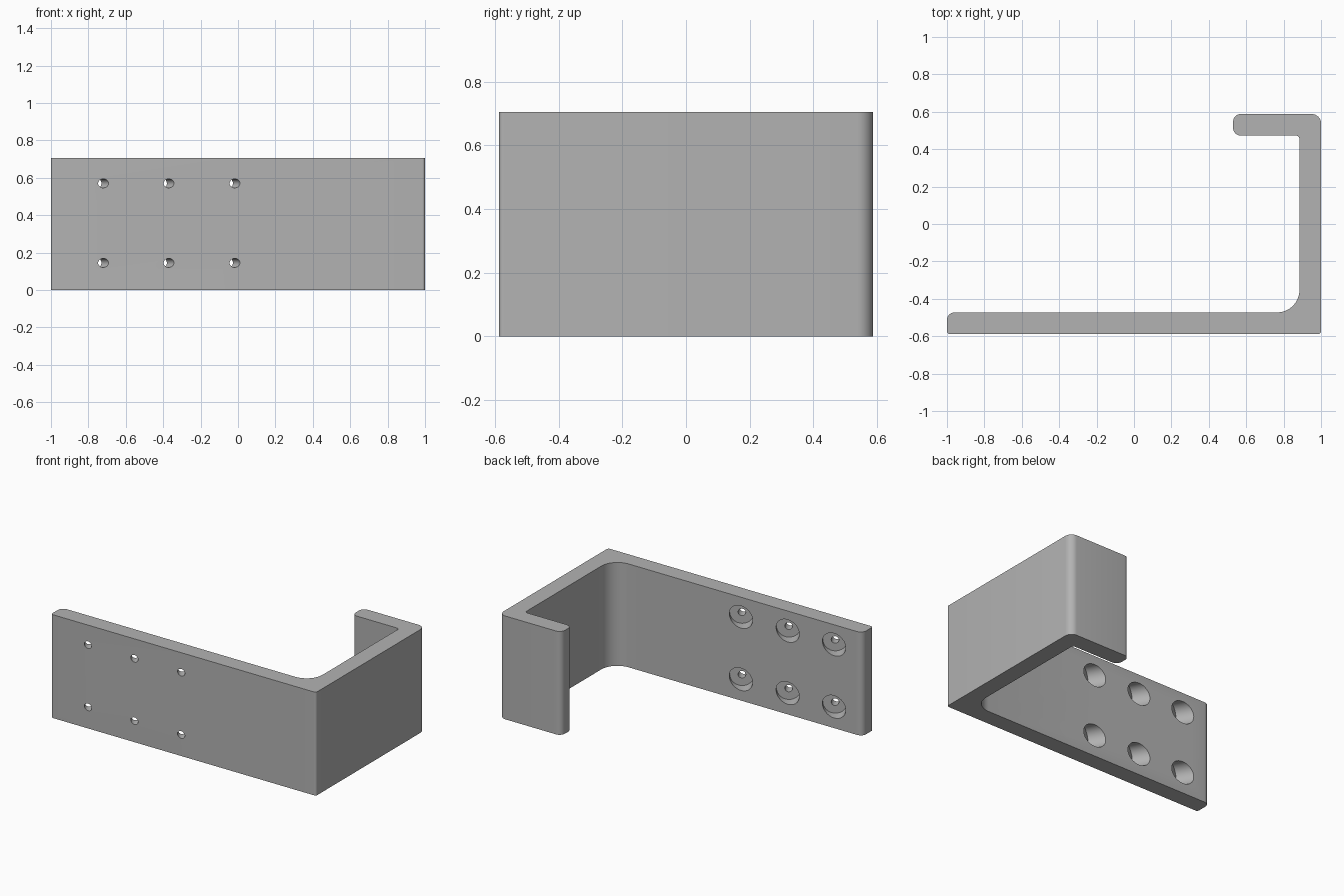
import bpy, bmesh, math
from mathutils import Vector, Matrix

cube = bpy.data.objects.get("Cube")
if cube:
    bpy.data.objects.remove(cube, do_unlink=True)

HEIGHT, FRONT, BACK, WALL = 0.705, -0.588, 0.588, 0.115
TILT = math.radians(30)

grey = bpy.data.materials.new("plain grey")
grey.use_nodes = True
colour = (0.45, 0.45, 0.45, 1)
grey.diffuse_color = colour
grey.node_tree.nodes["Principled BSDF"].inputs["Base Color"].default_value = colour


def rounded(corners, steps=8):
    """Round each (x, y, radius) corner of a right-angled outline."""
    pts = []
    n = len(corners)
    for i, (x, y, r) in enumerate(corners):
        p = Vector((x, y))
        to_prev = (Vector(corners[i - 1][:2]) - p).normalized()
        to_next = (Vector(corners[(i + 1) % n][:2]) - p).normalized()
        centre = p + r * (to_prev + to_next)
        for k in range(steps + 1):
            a = k / steps * math.pi / 2
            pts.append(centre - r * (to_next * math.cos(a) + to_prev * math.sin(a)))
    return pts


def finish(bm, name):
    bmesh.ops.recalc_face_normals(bm, faces=bm.faces)
    mesh = bpy.data.meshes.new(name)
    bm.to_mesh(mesh)
    bm.free()
    mesh.materials.append(grey)
    ob = bpy.data.objects.new(name, mesh)
    bpy.context.collection.objects.link(ob)
    return ob


# Hooked bracket: long mounting plate, side wall and short return lip
outline = rounded([
    (-1, FRONT, 0.015), (1, FRONT, 0.015),
    (1, BACK, 0.05), (0.53, BACK, 0.04),
    (0.53, BACK - WALL, 0.04), (1 - WALL, BACK - WALL, 0.02),
    (1 - WALL, FRONT + WALL, 0.12), (-1, FRONT + WALL, 0.04)])
bm = bmesh.new()
base = bm.faces.new([bm.verts.new((p.x, p.y, 0)) for p in outline])
top = bmesh.ops.extrude_face_region(bm, geom=[base])["geom"]
bmesh.ops.translate(bm, vec=(0, 0, HEIGHT),
                    verts=[v for v in top if isinstance(v, bmesh.types.BMVert)])
bracket = finish(bm, "hooked_bracket")

# Tilted screw holes, each with a wide recess on the inner side
bm = bmesh.new()
PILOT, RECESS, FLOOR, SIDES = 0.024, 0.076, 0.062, 32
stations = [(PILOT, -0.1), (PILOT, FLOOR), (RECESS, FLOOR), (RECESS, 0.28)]
for x in (-0.72, -0.37, -0.017):
    for z in (0.145, 0.57):
        place = Matrix.Translation((x, FRONT, z)) @ Matrix.Rotation(TILT, 4, 'Z')
        rings = []
        for r, d in stations:
            rings.append([bm.verts.new(place @ Vector((
                r * math.cos(2 * math.pi * k / SIDES), d,
                r * math.sin(2 * math.pi * k / SIDES)))) for k in range(SIDES)])
        for a, b in zip(rings, rings[1:]):
            for k in range(SIDES):
                j = (k + 1) % SIDES
                bm.faces.new((a[k], a[j], b[j], b[k]))
        bm.faces.new(rings[0])
        bm.faces.new(rings[-1])
cutter = finish(bm, "screw_hole_cutter")
cutter.hide_render = True

cut = bracket.modifiers.new("screw_holes", 'BOOLEAN')
cut.operation, cut.solver, cut.object = 'DIFFERENCE', 'EXACT', cutter
bpy.ops.object.select_all(action='DESELECT')
bpy.context.view_layer.objects.active = bracket
bracket.select_set(True)
bpy.ops.object.modifier_apply(modifier=cut.name)
bpy.data.objects.remove(cutter, do_unlink=True)
bpy.ops.object.shade_smooth_by_angle(angle=math.radians(30))
